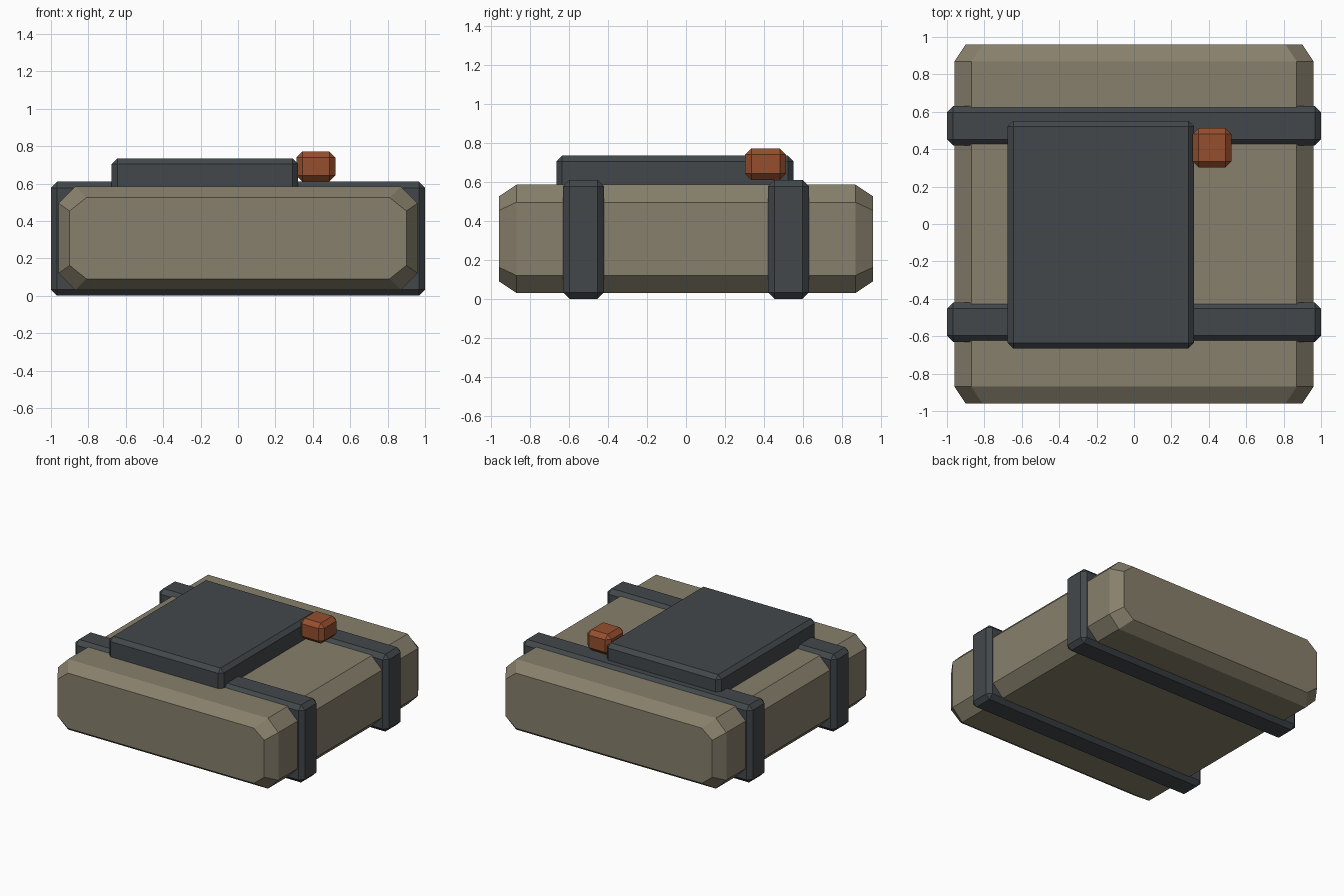
import bpy
import bmesh

old = bpy.data.objects.get("Cube")
if old:
    bpy.data.objects.remove(old, do_unlink=True)


def make_material(name, rgb):
    mat = bpy.data.materials.new(name)
    mat.use_nodes = True
    mat.diffuse_color = (*rgb, 1)
    mat.node_tree.nodes["Principled BSDF"].inputs["Base Color"].default_value = (*rgb, 1)
    return mat


canvas = make_material("khaki canvas", (0.245, 0.215, 0.15))
dark = make_material("slate webbing", (0.055, 0.064, 0.071))
rust = make_material("rust orange", (0.30, 0.078, 0.027))


def finish(name, bm, mat):
    bmesh.ops.recalc_face_normals(bm, faces=bm.faces)
    mesh = bpy.data.meshes.new(name)
    bm.to_mesh(mesh)
    bm.free()
    mesh.materials.append(mat)
    obj = bpy.data.objects.new(name, mesh)
    bpy.context.collection.objects.link(obj)
    return obj


def chamfered_box(name, low, high, bevel, mat):
    """Box between two corners with every edge cut flat."""
    bm = bmesh.new()
    bmesh.ops.create_cube(bm, size=1)
    for v in bm.verts:
        v.co = [a + (c + 0.5) * (b - a) for a, b, c in zip(low, high, v.co)]
    bmesh.ops.bevel(bm, geom=bm.edges[:], offset=bevel, segments=1,
                    affect='EDGES', profile=0.5)
    return finish(name, bm, mat)


def octagon(bm, y, half_x, half_z, cut_x, cut_z, mid_z):
    corners = [(half_x, half_z - cut_z), (half_x - cut_x, half_z)]
    ring = corners + [(-x, z) for x, z in reversed(corners)]
    ring += [(-x, -z) for x, z in ring]
    return [bm.verts.new((x, y, mid_z + z)) for x, z in ring]


# Pack body: octagonal section whose ends taper in
bm = bmesh.new()
mid = 0.3075
end = (0.90, 0.2175, 0.09, 0.072)
full = (0.96, 0.2775, 0.09, 0.09)
rings = [octagon(bm, y, *size, mid) for y, size in
         ((-0.96, end), (-0.87, full), (0.87, full), (0.96, end))]
for a, b in zip(rings, rings[1:]):
    for i in range(8):
        j = (i + 1) % 8
        bm.faces.new((a[i], a[j], b[j], b[i]))
bm.faces.new(rings[0])
bm.faces.new(rings[-1])
finish("pack_body", bm, canvas)

# Straps around the body
for name, y in (("front_strap", -0.525), ("back_strap", 0.525)):
    chamfered_box(name, (-1, y - 0.105, 0), (1, y + 0.105, 0.61), 0.033, dark)

# Flat pouch on top, its lower chamfer sunk into the body
chamfered_box("top_pouch", (-0.675, -0.665, 0.55), (0.322, 0.552, 0.735), 0.03, dark)

# Small buckle block beside the pouch
chamfered_box("buckle", (0.313, 0.303, 0.61), (0.52, 0.513, 0.772), 0.032, rust)
